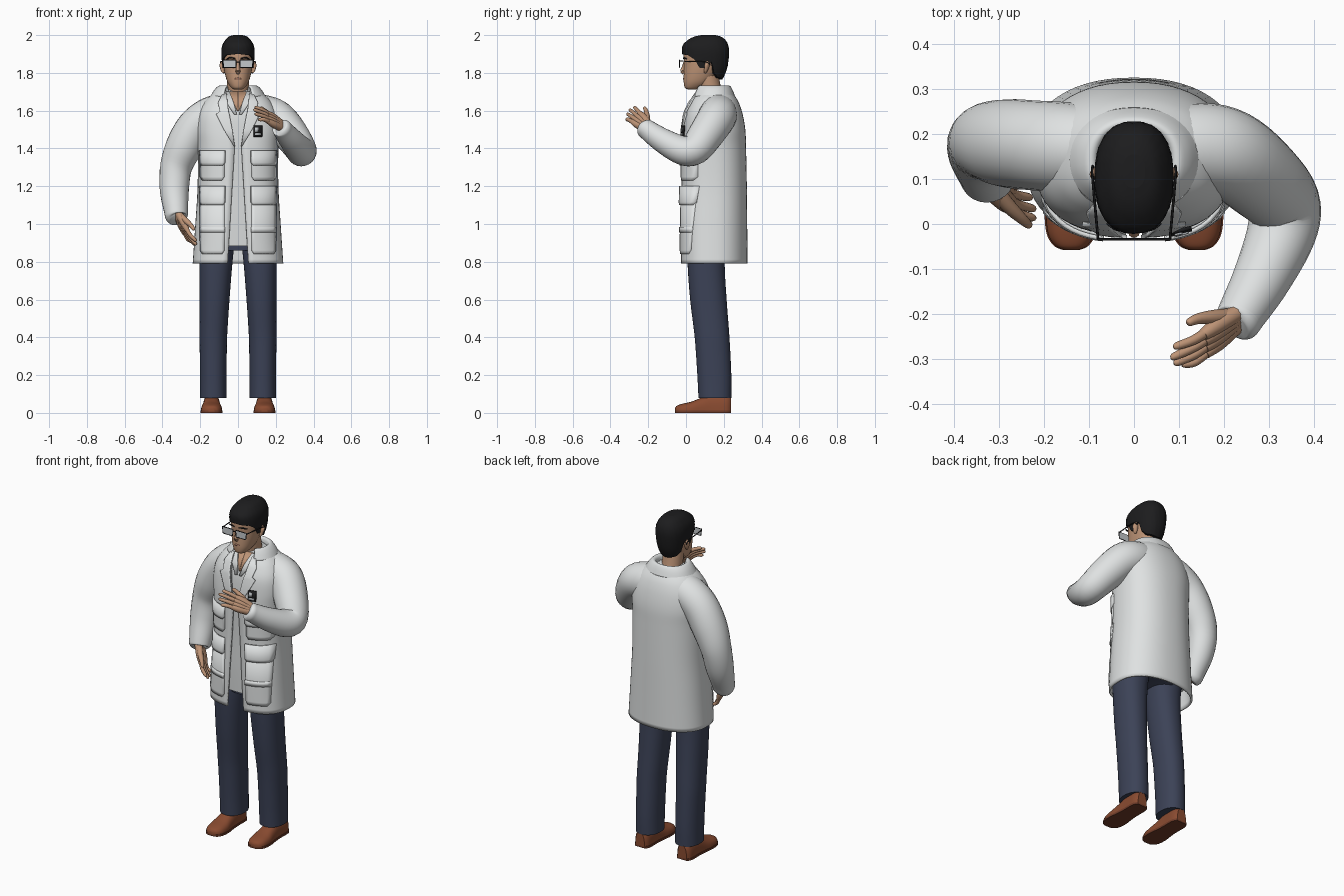
import bpy, bmesh, math
from mathutils import Vector

if "Cube" in bpy.data.objects:
    bpy.data.objects.remove(bpy.data.objects["Cube"])

def mat(name, r, g, b):
    m = bpy.data.materials.new(name)
    m.diffuse_color = (r, g, b, 1)
    m.use_nodes = True
    m.node_tree.nodes["Principled BSDF"].inputs["Base Color"].default_value = m.diffuse_color
    return m

COAT = mat("coat white", .74, .76, .76)
SHIRT = mat("shirt grey white", .69, .71, .71)
SKIN = mat("skin tan", .52, .30, .185)
LIP = mat("lip rose", .40, .19, .13)
HAIR = mat("hair black", .012, .012, .013)
TROUSER = mat("trouser navy", .045, .055, .095)
SHOE = mat("shoe brown", .25, .07, .03)
SOLE = mat("sole dark brown", .16, .045, .022)
LENS = mat("lens grey", .55, .58, .60)

def smooth(rows, k=6):
    """Catmull-Rom interpolation of tuples."""
    P = [rows[0]] + list(rows) + [rows[-1]]
    out = []
    for i in range(1, len(P) - 2):
        for j in range(k):
            t = j / k
            out.append(tuple(.5 * (2*b + (c-a)*t + (2*a-5*b+4*c-d)*t*t + (3*b-a-3*c+d)*t**3)
                             for a, b, c, d in zip(*P[i-1:i+3])))
    return out + [tuple(rows[-1])]

def prof(table, z):
    """Linear lookup of a (z, ...) table."""
    z = min(max(z, table[0][0]), table[-1][0])
    for a, b in zip(table, table[1:]):
        if z <= b[0]:
            t = (z - a[0]) / (b[0] - a[0])
            return [u + (v - u) * t for u, v in zip(a[1:], b[1:])]

def loft(name, rings, m, closed=True, caps=True, thick=0, angle=50):
    bm = bmesh.new()
    R = [[bm.verts.new(p) for p in r] for r in rings]
    n = len(R[0])
    for a, b in zip(R, R[1:]):
        for i in range(n if closed else n - 1):
            j = (i + 1) % n
            bm.faces.new((a[i], a[j], b[j], b[i]))
    if caps and closed:
        bm.faces.new(R[0]); bm.faces.new(R[-1])
    bmesh.ops.recalc_face_normals(bm, faces=bm.faces)
    me = bpy.data.meshes.new(name)
    bm.to_mesh(me); bm.free()
    me.materials.append(m)
    ob = bpy.data.objects.new(name, me)
    bpy.context.collection.objects.link(ob)
    if thick:
        s = ob.modifiers.new("thickness", 'SOLIDIFY')
        s.thickness, s.offset = thick, 0
    bpy.context.view_layer.objects.active = ob
    bpy.ops.object.select_all(action='DESELECT')
    ob.select_set(True)
    bpy.ops.object.shade_smooth_by_angle(angle=math.radians(angle))
    return ob

def pw(v, e):
    return math.copysign(abs(v) ** e, v)

def oval(z, hw, yf, yb, n=2.0, gap=0, seg=40, cx=0, nb=None):
    """Superellipse ring (nb: exponent of the back half); a gap leaves it open at the front."""
    a0 = math.asin(min(1, gap / hw) ** (n / 2)) if gap else 0
    out = []
    for i in range(seg + 1 if gap else seg):
        a = a0 + (2 * math.pi - 2 * a0) * i / seg
        e = 2 / (nb if nb and math.cos(a) < 0 else n)
        out.append((cx + hw * pw(math.sin(a), e),
                    (yf + yb)/2 - (yb - yf)/2 * pw(math.cos(a), e), z))
    return out

def tube(name, pts, m, flat=1.0, seg=16, k=5):
    """Tube through (x, y, z, radius) points."""
    P = smooth(pts, k)
    rings = []
    for i, p in enumerate(P):
        t = Vector(P[min(i+1, len(P)-1)][:3]) - Vector(P[max(i-1, 0)][:3])
        q = t.to_track_quat('Z', 'Y')
        rings.append([Vector(p[:3]) + q @ Vector((p[3]*math.cos(a), p[3]*flat*math.sin(a), 0))
                      for a in (2*math.pi*j/seg for j in range(seg))])
    return loft(name, rings, m)

# Coat body, open at the front over a shirt
N, NB = 2.7, 2.25
BODY = smooth([(.79, .234, -.022, .32), (1.0, .22, -.022, .318), (1.2, .208, -.018, .316),
               (1.4, .208, -.018, .312), (1.5, .215, -.012, .308), (1.58, .205, .0, .294),
               (1.64, .175, .025, .274), (1.68, .135, .05, .25), (1.71, .085, .07, .225)])
GAP = [(.79, .055), (.9, .048), (1.4, .018), (1.5, .032), (1.6, .05), (1.71, .065)]
loft("coat_body", [oval(z, w, f, b, N, prof(GAP, z)[0], 56, nb=NB) for z, w, f, b in BODY],
     COAT, closed=False, thick=.012)
loft("shirt", [oval(z, w - .02, f + .014, b - .02, N, nb=NB) for z, w, f, b in BODY if z > .87], SHIRT)

def surf(x, z, off):
    w, f, b = prof(BODY, z)
    u = min(abs(x) / w, .99)
    return (x, (f + b)/2 - (b - f)/2 * (1 - u**N)**(1/N) - off, z)

def strip(name, rows, off, m, thick=.01, cols=8):
    """Plate following the coat front; rows are (z, x inner, x outer)."""
    loft(name, [[surf(a + (b - a)*i/cols, z, off) for i in range(cols + 1)] for z, a, b in rows],
         m, closed=False, thick=thick)

for s, side in ((-1, "right"), (1, "left")):
    def rows(*r):
        return [(z, s*a, s*b) for z, a, b in r]
    # Lapels and pockets
    strip("lapel_" + side, rows((1.41, .016, .02), (1.5, .03, .075), (1.58, .045, .115),
                                (1.595, .05, .095), (1.64, .055, .105), (1.69, .06, .08)), .012, COAT)
    for nm, lo, hi, flap in (("chest", 1.23, 1.38, 1.31), ("hip", .84, 1.19, 1.1)):
        strip(nm + "_pocket_" + side, rows((lo, .085, .185), (lo + .02, .072, .198), (lo + .1, .072, .198),
                                           (hi, .072, .198)), .008, COAT, .012)
        strip(nm + "_flap_" + side, rows((flap, .08, .195), (flap + .015, .068, .203), (hi + .01, .068, .203)), .017, COAT, .01)
    strip("pocket_band_" + side, rows((.955, .07, .2), (.985, .07, .2)), .014, COAT, .008)
    # Open neck and shirt collar
    strip("neck_opening_" + side, rows((1.60, 0, .004), (1.65, 0, .03), (1.70, 0, .05)), -.010, SKIN, .004)
    strip("shirt_collar_" + side, rows((1.58, .006, .02), (1.64, .022, .06), (1.70, .045, .065)), -.002, SHIRT, .008)
    # Trouser legs
    leg = smooth([(.08, .07, .066, .24), (.2, .07, .06, .24), (.4, .073, .046, .23),
                  (.6, .079, .022, .215), (.8, .088, .008, .205), (.95, .1, .01, .22)])
    loft("trouser_leg_" + side, [oval(z, w, f, b, 2.2, cx=s*(.131 if z < .4 else .131 - (z - .4)*.035))
                                 for z, w, f, b in leg], TROUSER)
    # Shoes and soles, lofted from toe to heel
    shoe = smooth([(-.058, .015, .026), (-.048, .036, .038), (-.02, .052, .048), (.03, .056, .06),
                   (.08, .05, .08), (.13, .046, .1), (.21, .045, .1), (.238, .03, .085)])
    loft("shoe_" + side, [[(s*.14 + w*pw(math.cos(a), .8), y, .008 + (h - .008)*pw(math.sin(a), .75))
                           for a in (math.pi*i/18 for i in range(19))] for y, w, h in shoe], SHOE)
    loft("sole_" + side, [[(s*.14 + x*(w + .003), y, z) for x, z in ((-1, 0), (1, 0), (1, .012), (-1, .012))]
                          for y, w, h in shoe], SOLE)
    # Ear, eyebrow, glasses
    tube("ear_" + side, [(s*.076, .10, 1.80, .006), (s*.08, .106, 1.815, .012), (s*.083, .112, 1.845, .016),
                         (s*.081, .112, 1.862, .006)], SKIN, .8)
    tube("eyebrow_" + side, [(s*.015, -.014, 1.876, .003), (s*.04, -.011, 1.88, .004), (s*.06, .002, 1.874, .003)], HAIR, seg=8)
    c = [(s*.012, 1.829), (s*.075, 1.829), (s*.08, 1.868), (s*.01, 1.868)]
    loft("lens_" + side, [[(x, y, z) for x, z in c] for y in (-.035, -.032)], LENS)
    for i in range(4):
        a, b = c[i], c[(i + 1) % 4]
        tube("glasses_rim_" + side, [(a[0], -.034, a[1], .0025), (b[0], -.034, b[1], .0025)], HAIR, seg=6, k=1)
    tube("glasses_temple_" + side, [(s*.08, -.034, 1.862, .003), (s*.092, .1, 1.858, .003), (s*.092, .13, 1.84, .003)], HAIR, seg=6)

tube("glasses_bridge", [(-.012, -.034, 1.858, .0025), (.012, -.034, 1.858, .0025)], HAIR, seg=6, k=1)
loft("trouser_seat", [oval(z, w, .015, .24, 2.4) for z, w in ((.86, .12), (.9, .19), (1.0, .19))], TROUSER)

# Coat collar folded around the neck
loft("coat_collar", [oval(z, w, f, b, 2.2, g) for z, w, f, b, g in smooth(
    [(1.69, .082, .07, .215, .05), (1.72, .086, .062, .22, .055), (1.728, .1, .055, .23, .06),
     (1.708, .122, .045, .243, .068), (1.675, .142, .03, .256, .075)], 4)], COAT, closed=False, thick=.008)

# Badge on the chest: dark plate with pale panels
strip("badge", [(1.462, .083, .128), (1.522, .083, .128)], .014, HAIR, .008, 1)
strip("badge_photo", [(1.488, .09, .108), (1.512, .09, .108)], .019, LENS, .004, 1)
strip("badge_panel", [(1.47, .09, .121), (1.481, .09, .121)], .019, LENS, .004, 1)

# Sleeves, running on into the shoulder yoke
tube("sleeve_right", [(-.05, .165, 1.605, .09), (-.14, .17, 1.575, .1), (-.222, .175, 1.515, .1), (-.285, .18, 1.41, .098),
                      (-.328, .183, 1.3, .085), (-.337, .16, 1.18, .077), (-.328, .115, 1.07, .064),
                      (-.325, .1, 1.035, .058), (-.322, .093, 1.025, .04)], COAT, seg=24)
tube("sleeve_left", [(.05, .165, 1.605, .09), (.14, .17, 1.582, .1), (.212, .155, 1.55, .1), (.285, .1, 1.465, .093),
                     (.332, .045, 1.395, .083), (.328, -.02, 1.39, .077), (.285, -.12, 1.44, .065),
                     (.24, -.2, 1.495, .054), (.23, -.22, 1.51, .05), (.225, -.226, 1.515, .035)], COAT, seg=24)

# Hands: palm, four fingers and a thumb
def hand(side, wrist, tip, across, curl):
    w, t = Vector(wrist), Vector(tip)
    d = t - w
    L = d.length
    d.normalize()
    a = Vector(across)
    a = (a - d * a.dot(d)).normalized()
    c = Vector(curl)
    c = (c - d * c.dot(d) - a * c.dot(a)).normalized()
    def P(u, v, n, r):
        return (*(w + d*u*L + a*v + c*n), r)
    for i, v in enumerate((-.03, -.01, .01, .03)):
        end = (.84, .96, 1.0, .94)[i]
        tube("palm_" + side, [P(-.15, v*.4, 0, .018), P(.1, v*.65, 0, .02), P(.35, v*.9, 0, .019), P(.55, v, 0, .013)], SKIN, seg=10, k=3)
        tube("finger_" + side, [P(.48, v, 0, .012), P(.7, v*1.15, .002, .0105), P(end - .05, v*1.25, .014, .009),
                                P(end, v*1.25, .018, .004)], SKIN, seg=10, k=3)
    tube("thumb_" + side, [P(.08, .015, .005, .018), P(.3, .042, .012, .016), P(.5, .062, .02, .012),
                           P(.64, .07, .022, .009), P(.67, .071, .022, .004)], SKIN, seg=10, k=3)

hand("right", (-.318, .085, 1.05), (-.238, .04, .88), (.3, -.9, 0), (1, .3, 0))
hand("left", (.23, -.21, 1.52), (.095, -.315, 1.605), (-.1, .5, .6), (-.6, .5, -.5))

# Neck, head and face
tube("neck", [(0, .15, 1.6, .068), (0, .135, 1.68, .058), (0, .115, 1.78, .058)], SKIN, seg=24)
HEAD = smooth([(1.712, .02, .01, .05), (1.722, .036, -.006, .085), (1.75, .055, -.012, .13), (1.79, .068, -.012, .165),
               (1.84, .077, -.01, .195), (1.9, .08, -.012, .21), (1.95, .07, .005, .2), (1.97, .045, .04, .16)])
loft("head", [oval(z, w, f, b, 2.2) for z, w, f, b in HEAD], SKIN)
tube("nose", [(0, -.006, 1.855, .008), (0, -.014, 1.825, .010), (0, -.018, 1.81, .013), (0, -.01, 1.797, .008)], SKIN, seg=12)
tube("lips", [(-.022, -.005, 1.768, .003), (0, -.011, 1.769, .006), (.022, -.005, 1.768, .003)], LIP, seg=8)

# Hair: cap whose lower edge drops from forehead to nape
CAP = smooth([(1.76, .066, -.005, .19), (1.82, .08, -.012, .216), (1.9, .088, -.02, .228), (1.945, .083, -.018, .224),
              (1.975, .066, .012, .208), (1.992, .048, .045, .185), (2.0, .025, .08, .155)])
EDGE = [(0, 1.9), (.8, 1.893), (1.15, 1.87), (1.35, 1.825), (1.6, 1.825), (1.78, 1.86), (1.95, 1.8), (2.3, 1.775), (3.15, 1.765)]
rings = []
SEG = 64
for k in range(-1, 25):
    ring = []
    for i in range(SEG):
        a = 2 * math.pi * i / SEG
        lo = prof(EDGE, min(a, 2*math.pi - a))[0]
        z = lo + (2.0 - lo) * math.sin(max(k, 0) / 24 * math.pi / 2)
        w, f, b = prof(CAP, z)
        q = (.85 if k < 0 else 1) + (.012 * math.sin(i*2.1 + k*1.3) * math.sin(k*.9) if 0 < k < 20 else 0)
        ring.append((w*q*pw(math.sin(a), .85), (f + b)/2 - (b - f)/2*q*pw(math.cos(a), .85), z))
    rings.append(ring)
loft("hair", rings, HAIR, caps=False)
loft("hair_crown", [rings[-1], [(x*.4, .118 + (y - .118)*.4, 2.001) for x, y, z in rings[-1]]], HAIR)
